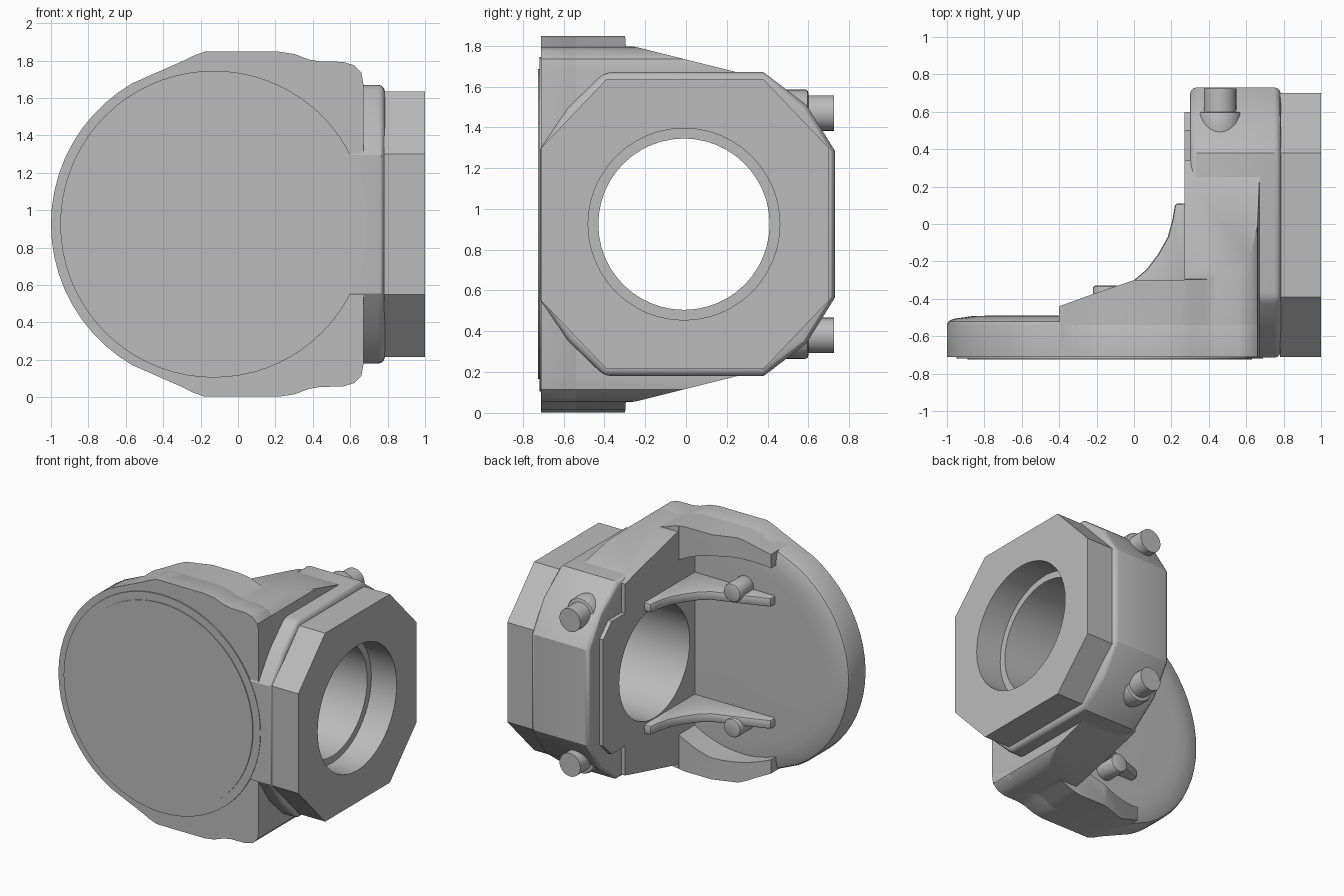
import bpy, bmesh, math
from mathutils import Vector

cube = bpy.data.objects.get("Cube")
if cube:
    bpy.data.objects.remove(cube, do_unlink=True)

CZ = 0.925  # height of the mirror plane

grey = bpy.data.materials.new("cast_grey")
grey.use_nodes = True
grey.diffuse_color = (0.5, 0.5, 0.5, 1)
grey.node_tree.nodes["Principled BSDF"].inputs["Base Color"].default_value = (0.5, 0.5, 0.5, 1)


def axis_point(axis, a, b, t):
    """Place profile point (a, b) at distance t along an axis."""
    return {"x": (t, a, b), "y": (a, t, b), "z": (a, b, t)}[axis]


def loft(name, axis, rings):
    """Join closed rings [(points, t), ...] into a capped solid."""
    bm = bmesh.new()
    loops = [[bm.verts.new(axis_point(axis, a, b, t)) for a, b in pts] for pts, t in rings]
    n = len(loops[0])
    for low, high in zip(loops, loops[1:]):
        for i in range(n):
            j = (i + 1) % n
            bm.faces.new((low[i], low[j], high[j], high[i]))
    bm.faces.new(loops[0])
    bm.faces.new(loops[-1])
    bmesh.ops.recalc_face_normals(bm, faces=bm.faces)
    mesh = bpy.data.meshes.new(name)
    bm.to_mesh(mesh)
    bm.free()
    mesh.materials.append(grey)
    obj = bpy.data.objects.new(name, mesh)
    bpy.context.collection.objects.link(obj)
    return obj


def prism(name, axis, pts, t0, t1):
    return loft(name, axis, [(pts, t0), (pts, t1)])


def circle(a, b, r, n=48):
    return [(a + r * math.cos(math.tau * i / n), b + r * math.sin(math.tau * i / n)) for i in range(n)]


def mirrored(half):
    """Reflect the upper half outline (offsets from CZ) to the lower half."""
    return [(a, CZ + h) for a, h in half] + [(a, CZ - h) for a, h in reversed(half) if h > 0]


def scaled(pts, s, ca, cb):
    return [(ca + (a - ca) * s, cb + (b - cb) * s) for a, b in pts]


def bevel(obj, width, segments=3, angle=40):
    m = obj.modifiers.new("bevel", "BEVEL")
    m.width, m.segments = width, segments
    m.limit_method, m.angle_limit = "ANGLE", math.radians(angle)


def boolean(obj, cutter, op="DIFFERENCE"):
    m = obj.modifiers.new("cut", "BOOLEAN")
    m.object, m.operation, m.solver = cutter, op, "EXACT"
    cutter.hide_render = True


def finish(obj):
    """Bake the modifiers, then smooth while keeping crisp edges."""
    bpy.context.view_layer.update()
    dg = bpy.context.evaluated_depsgraph_get()
    mesh = bpy.data.meshes.new_from_object(obj.evaluated_get(dg))
    obj.modifiers.clear()
    obj.data = mesh
    bpy.ops.object.select_all(action="DESELECT")
    obj.select_set(True)
    bpy.context.view_layer.objects.active = obj
    bpy.ops.object.shade_smooth_by_angle(angle=math.radians(30))


# Front outline: round on one side, shouldered on the other
arc = [(-1.0, 0)] + [(-0.13 - 0.87 * math.cos(math.radians(d)), 0.87 * math.sin(math.radians(d)))
                     for d in range(6, 61, 6)]
shoulder = [(-0.3, 0.87), (-0.24, 0.9), (-0.18, 0.922), (0.22, 0.922), (0.3, 0.91), (0.38, 0.88),
            (0.44, 0.87), (0.56, 0.868), (0.62, 0.85), (0.66, 0.81), (0.67, 0.75)]
outline = mirrored(arc + shoulder)

# Cutters
bore = prism("bore_cutter", "x", circle(-0.01, CZ, 0.42), -0.2, 1.2)
wide_bore = prism("wide_bore_cutter", "x", circle(-0.01, CZ, 0.47), 0.6, 1.2)
cavity_pts = [(min(a, 0.27), b) for a, b in circle(-0.13, CZ, 0.77, 96)]
wall_end = math.sqrt(0.77 ** 2 - 0.4 ** 2)
cavity_pts = [p for p in cavity_pts if p[0] < 0.269]
cavity_pts.sort(key=lambda p: math.atan2(p[1] - CZ, -p[0] - 0.13))
cavity_pts = [(0.27, CZ - wall_end)] + cavity_pts + [(0.27, CZ + wall_end)]
cavity = prism("cavity_cutter", "y", cavity_pts, -0.5, 1.2)
taper = prism("taper_cutter", "x", mirrored([(-0.69, 0.95), (-0.3, 0.95), (-0.295, 0.872),
                                             (-0.25, 0.87), (0.25, 0.745), (0.38, 0.71)]), -2, 2)
plan = prism("plan_cutter", "z", [(-0.4, -0.7), (0.7, -0.7), (0.7, 0.34), (0.27, 0.34), (0.27, -0.3),
                                  (0, -0.3), (-0.22, -0.375), (-0.4, -0.44)], -1, 3)

# Round front plate with a softened back rim
loft("front_plate", "y", [(outline, -0.71), (outline, -0.54),
                          (scaled(outline, 0.99, -0.13, CZ), -0.52),
                          (scaled(outline, 0.96, -0.13, CZ), -0.507),
                          (scaled(outline, 0.85, -0.13, CZ), -0.493),
                          (scaled(outline, 0.75, -0.13, CZ), -0.49)])
prism("front_disc_rim", "y", circle(-0.13, CZ, 0.82, 72), -0.7, -0.719)
prism("front_disc", "y", circle(-0.13, CZ, 0.76, 72), -0.7, -0.725)

# Tapered housing with side walls around the cavity
housing = prism("housing", "y", outline, -0.9, 0.9)
boolean(housing, taper, "INTERSECT")
boolean(housing, plan, "INTERSECT")
boolean(housing, cavity)
boolean(housing, bore)

# Eight-sided flange body, softened corners
octagon = mirrored([(-0.715, 0.37), (-0.58, 0.57), (-0.4, 0.745), (0.38, 0.745), (0.59, 0.585), (0.73, 0.36)])
flange = loft("flange_body", "x", [(octagon, 0.3), (octagon, 0.785)])
bevel(flange, 0.035)
boolean(flange, bore)
boolean(flange, wide_bore)

# Eight-sided end plate
plate_oct = mirrored([(-0.71, 0.375), (-0.39, 0.71), (0.38, 0.71), (0.7, 0.375)])
end_plate = prism("end_plate", "x", plate_oct, 0.78, 1.0)
boolean(end_plate, wide_bore)

# Inner ring step of the bore
ring = prism("bore_step", "x", circle(-0.01, CZ, 0.49), 0.6, 0.79)
boolean(ring, bore)

# Flat pad on the inner flange face
pad = prism("inner_pad", "x", mirrored([(0.25, 0.5), (0.5, 0.5), (0.6, 0.4)]), 0.27, 0.32)
boolean(pad, bore)

# Curved ribs, rib bosses, pins and pin collars, above and below the bore
rib_pts = [(0.29, 0.11), (0.22, 0.11), (0.205, 0.02), (0.18, -0.07), (0.13, -0.16), (0.07, -0.24),
           (0, -0.3), (-0.22, -0.375), (-0.4, -0.44), (-0.4, -0.52), (0.29, -0.52)]
for label, s in (("upper", 1), ("lower", -1)):
    z = CZ + s * 0.46
    rib = prism(label + "_rib", "z", rib_pts, z - 0.035, z + 0.035)
    bevel(rib, 0.015, 2)
    boss = prism(label + "_rib_boss", "y", circle(-0.15, z + s * 0.05, 0.07, 24), -0.52, -0.33)
    bevel(boss, 0.012, 2)
    pz = CZ + s * 0.545
    prism(label + "_pin", "y", circle(0.46, pz, 0.087, 32), 0.45, 0.725)
    collar = prism(label + "_pin_collar", "y", circle(0.46, pz, 0.115, 32), 0.45, 0.6)
    bevel(collar, 0.015, 2)

helpers = [bore, wide_bore, cavity, taper, plan]
for obj in list(bpy.context.scene.objects):
    if obj.type == "MESH" and obj not in helpers:
        finish(obj)
for obj in helpers:
    bpy.data.objects.remove(obj, do_unlink=True)
